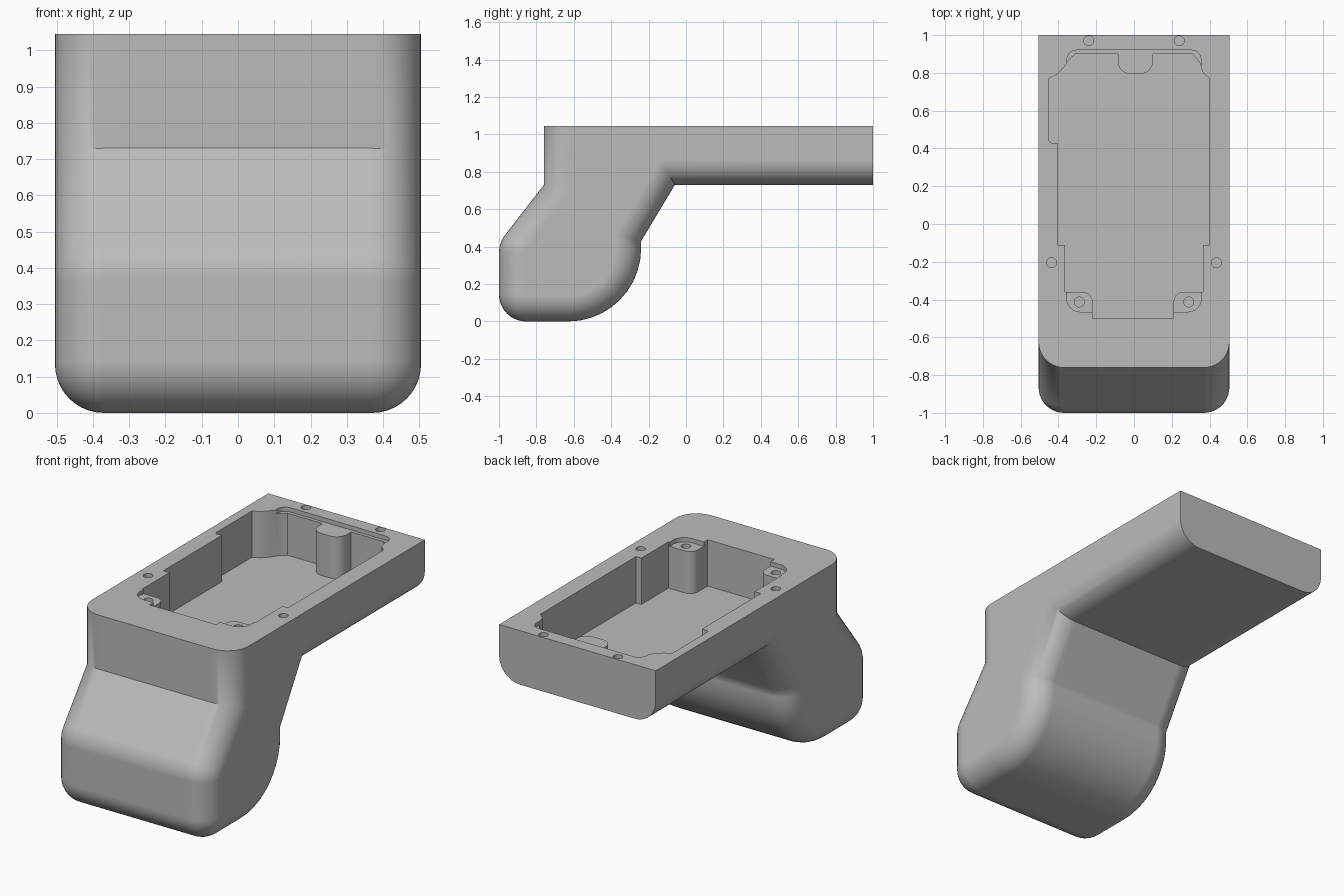
import bpy, bmesh, math
from mathutils import Vector

if "Cube" in bpy.data.objects:
    bpy.data.objects.remove(bpy.data.objects["Cube"], do_unlink=True)

HALF, EDGE = 0.505, 0.135      # half width, rounding of the side rims
TOP, LEDGE, FLOOR = 1.045, 1.02, 0.775

grey = bpy.data.materials.new("plain grey")
grey.use_nodes = True
grey.diffuse_color = (0.5, 0.5, 0.5, 1)
bsdf = next(n for n in grey.node_tree.nodes if n.type == 'BSDF_PRINCIPLED')
bsdf.inputs["Base Color"].default_value = (0.5, 0.5, 0.5, 1)


def rounded(corners, steps=10):
    """Outline from (a, b) or (a, b, radius) corners."""
    out = []
    for i, c in enumerate(corners):
        p = Vector(c[:2])
        if len(c) == 2:
            out.append(p)
            continue
        u = (Vector(corners[i - 1][:2]) - p).normalized()
        v = (Vector(corners[(i + 1) % len(corners)][:2]) - p).normalized()
        half = u.angle(v) / 2
        centre = p + (u + v).normalized() * c[2] / math.sin(half)
        start = p + u * c[2] / math.tan(half) - centre
        end = p + v * c[2] / math.tan(half) - centre
        sweep = math.pi - 2 * half
        for k in range(steps + 1):
            t = k / steps
            out.append(centre + (start * math.sin((1 - t) * sweep)
                                 + end * math.sin(t * sweep)) / math.sin(sweep))
    return out


def inset(pts, d):
    """Mitred inset that leaves the top and back edges in place."""
    def edge(a, b):
        e = (b - a).normalized()
        fixed = min(a.y, b.y) > TOP - 0.01 or min(a.x, b.x) > 0.99
        return Vector((-e.y, e.x)), 0 if fixed else d
    out = []
    for i, p in enumerate(pts):
        n, dn = edge(pts[i - 1], p)
        m, dm = edge(p, pts[(i + 1) % len(pts)])
        det = n.x * m.y - n.y * m.x
        out.append(p + Vector((dn * m.y - dm * n.y, n.x * dm - m.x * dn)) / det)
    return out


def loft(name, rings):
    bm = bmesh.new()
    loops = [[bm.verts.new(p) for p in ring] for ring in rings]
    for a, b in zip(loops, loops[1:]):
        for i in range(len(a)):
            bm.faces.new((a[i - 1], a[i], b[i], b[i - 1]))
    bm.faces.new(loops[0])
    bm.faces.new(loops[-1])
    bmesh.ops.recalc_face_normals(bm, faces=bm.faces)
    mesh = bpy.data.meshes.new(name)
    bm.to_mesh(mesh)
    bm.free()
    mesh.materials.append(grey)
    obj = bpy.data.objects.new(name, mesh)
    bpy.context.collection.objects.link(obj)
    return obj


def prism(name, outline, bottom):
    return loft(name, [[(p.x, p.y, z) for p in outline] for z in (bottom, TOP + 0.1)])


# Housing: side profile (y, z) lofted across x with rounded rims
profile = rounded([(-0.76, TOP), (-0.76, 0.73), (-1, 0.42, 0.16), (-1, 0, 0.145),
                   (-0.24, 0, 0.39), (-0.24, 0.43), (-0.06, 0.73), (1, 0.73), (1, TOP)])
rims = [(HALF - EDGE + EDGE * math.sin(a), EDGE * (1 - math.cos(a)))
        for a in (math.radians(9 * k) for k in range(11))]
sections = [(-x, d) for x, d in reversed(rims)] + rims
housing = loft("housing", [[(x, p.x, p.y) for p in inset(profile, d)] for x, d in sections])

# Deep pocket with the back boss and two front corner posts left standing
pocket = rounded([
    (-0.22, -0.5), (0.21, -0.5), (0.21, -0.36, 0.05), (0.365, -0.36),
    (0.365, -0.11), (0.4, -0.11), (0.4, 0.77), (0.365, 0.8), (0.35, 0.85), (0.31, 0.9),
    (0.1, 0.9), (0.1, 0.795, 0.065), (-0.085, 0.795, 0.065), (-0.085, 0.9),
    (-0.31, 0.9), (-0.345, 0.87), (-0.37, 0.83), (-0.41, 0.79), (-0.45, 0.77),
    (-0.45, 0.43, 0.015), (-0.405, 0.43), (-0.405, -0.11), (-0.365, -0.11),
    (-0.365, -0.36), (-0.22, -0.36, 0.05)], 8)
cutters = [prism("pocket_cutter", pocket, FLOOR)]

# Shallow ledges over the boss and the corner posts
back = rounded([(-0.34, 0.77), (0.34, 0.77), (0.355, 0.82), (0.355, 0.92, 0.05),
                (-0.355, 0.92, 0.05), (-0.355, 0.845)], 6)
cutters.append(prism("back_ledge_cutter", back, LEDGE))
for s in (-1, 1):
    corner = rounded([(s * 0.19, -0.34), (s * 0.19, -0.465),
                      (s * 0.358, -0.465, 0.075), (s * 0.358, -0.34)], 8)
    cutters.append(prism("corner_ledge_cutter", corner, LEDGE))

# Screw holes in the rim and the corner posts
for x, y in ((0.24, 0.97), (0.436, -0.205), (0.29, -0.413)):
    for s in (-1, 1):
        ring = [Vector((s * x + 0.026 * math.cos(k * math.pi / 12),
                        y + 0.026 * math.sin(k * math.pi / 12))) for k in range(24)]
        cutters.append(prism("screw_hole_cutter", ring, 0.93))

bpy.ops.object.select_all(action='DESELECT')
bpy.context.view_layer.objects.active = housing
housing.select_set(True)
for cutter in cutters:
    mod = housing.modifiers.new("cut", 'BOOLEAN')
    mod.operation, mod.solver, mod.object = 'DIFFERENCE', 'EXACT', cutter
    bpy.ops.object.modifier_apply(modifier=mod.name)
    bpy.data.objects.remove(cutter, do_unlink=True)

# Smooth roundings, flat large faces
bpy.ops.object.shade_smooth_by_angle(angle=math.radians(35))
weighted = housing.modifiers.new("flat faces", 'WEIGHTED_NORMAL')
weighted.keep_sharp = True
